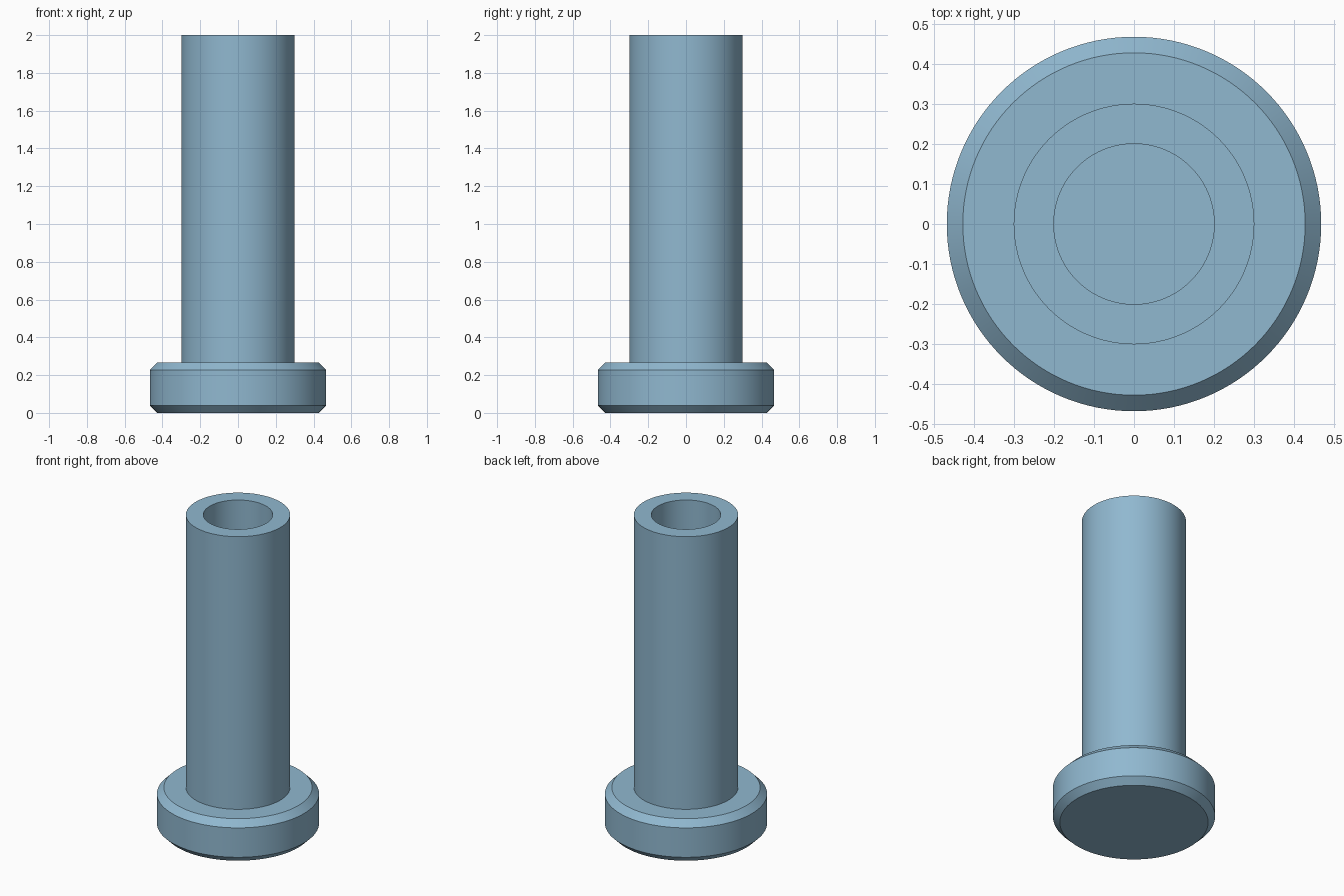
import bpy, bmesh, math

if "Cube" in bpy.data.objects:
    bpy.data.objects.remove(bpy.data.objects["Cube"])

SIDES = 128

steel_blue = bpy.data.materials.new("steel_blue")
steel_blue.diffuse_color = (0.28, 0.48, 0.63, 1)
steel_blue.use_nodes = True
steel_blue.node_tree.nodes["Principled BSDF"].inputs["Base Color"].default_value = steel_blue.diffuse_color


def lathe(name, profile, material):
    """Revolve (radius, z) points about z and cap both ends."""
    bm = bmesh.new()
    rings = [[bm.verts.new((r * math.cos(2 * math.pi * i / SIDES),
                            r * math.sin(2 * math.pi * i / SIDES), z))
              for i in range(SIDES)] for r, z in profile]
    for a, b in zip(rings, rings[1:]):
        for i in range(SIDES):
            j = (i + 1) % SIDES
            bm.faces.new((a[i], a[j], b[j], b[i]))
    bm.faces.new(rings[0][::-1])
    bm.faces.new(rings[-1])
    mesh = bpy.data.meshes.new(name)
    bm.to_mesh(mesh)
    bm.free()
    mesh.materials.append(material)
    obj = bpy.data.objects.new(name, mesh)
    bpy.context.collection.objects.link(obj)
    bpy.ops.object.select_all(action='DESELECT')
    obj.select_set(True)
    bpy.context.view_layer.objects.active = obj
    bpy.ops.object.shade_smooth_by_angle(angle=math.radians(30))
    return obj


# Chamfered flange, hollow tube and blind bore as one turned solid
lathe("flanged_sleeve", [
    (0.427, 0.0), (0.467, 0.04), (0.467, 0.227), (0.427, 0.267),  # flange
    (0.3, 0.267), (0.3, 2.0),                                     # tube wall
    (0.2, 2.0), (0.2, 0.267),                                     # bore and floor
], steel_blue)
